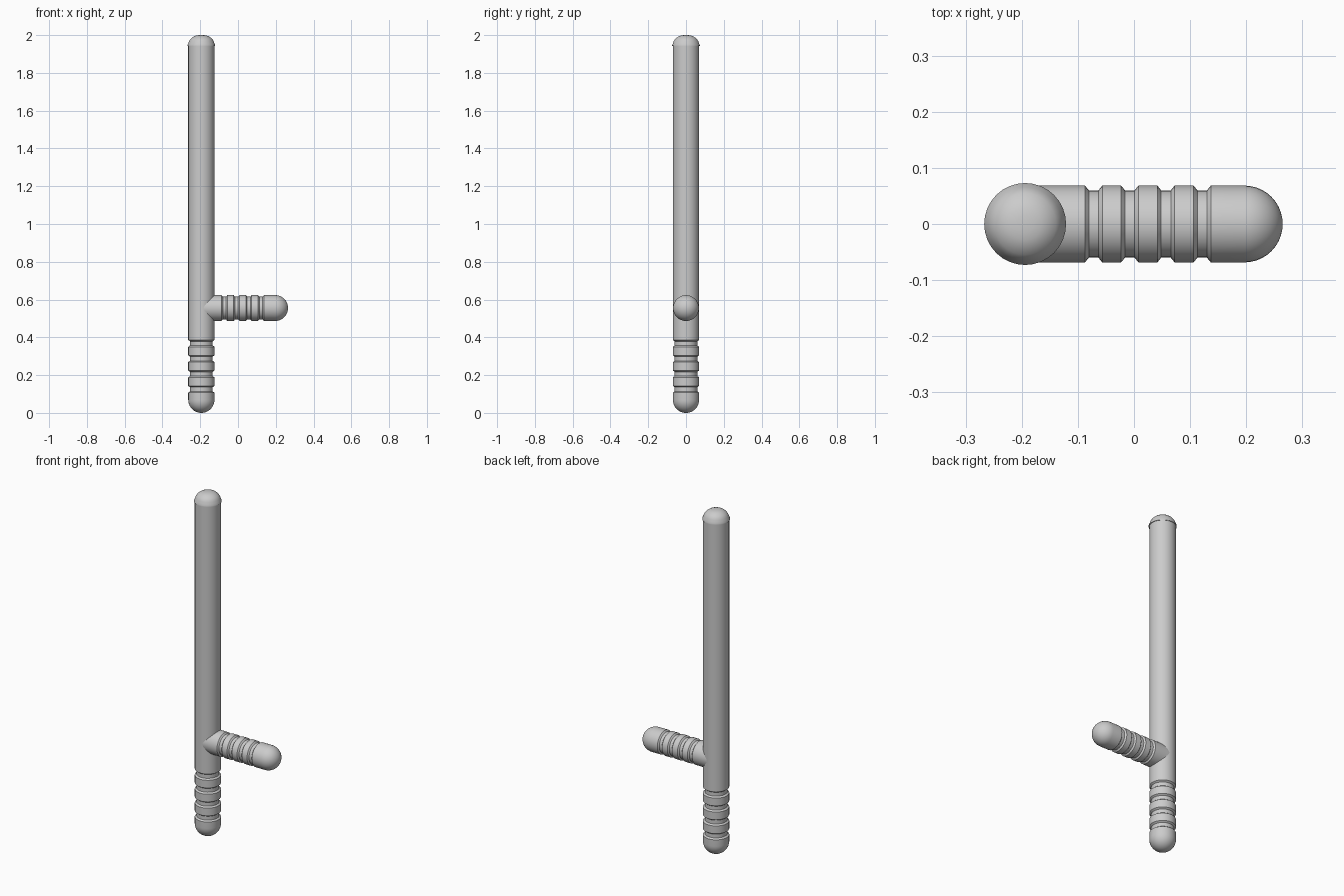
import bpy
import bmesh
from math import sin, cos, pi
from mathutils import Matrix, Vector

if "Cube" in bpy.data.objects:
    bpy.data.objects.remove(bpy.data.objects["Cube"])

SIDES = 32
GROOVE_R = 0.06


def lathe(name, profile, matrix):
    """Spin an (radius, height) profile around its axis; radius 0 closes an end."""
    bm = bmesh.new()
    verts = [bm.verts.new((r, 0, h)) for r, h in profile]
    edges = [bm.edges.new(p) for p in zip(verts, verts[1:])]
    bmesh.ops.spin(bm, geom=verts + edges, cent=(0, 0, 0), axis=(0, 0, 1),
                   angle=2 * pi, steps=SIDES, use_duplicate=False)
    bmesh.ops.remove_doubles(bm, verts=bm.verts, dist=1e-5)
    bmesh.ops.recalc_face_normals(bm, faces=bm.faces)
    bm.transform(matrix)
    mesh = bpy.data.meshes.new(name)
    bm.to_mesh(mesh)
    bm.free()
    ob = bpy.data.objects.new(name, mesh)
    bpy.context.collection.objects.link(ob)
    bpy.ops.object.select_all(action='DESELECT')
    ob.select_set(True)
    bpy.context.view_layer.objects.active = ob
    bpy.ops.object.shade_smooth_by_angle(angle=0.5)
    return ob


def round_end(r, steps=10):
    """Hemisphere with its pole at height 0."""
    return [(r * sin(pi / 2 * i / steps), r - r * cos(pi / 2 * i / steps))
            for i in range(steps + 1)]


def grooves(r, start, pitch, width, count, chamfer):
    """Evenly spaced grip grooves with sloped walls."""
    pts = []
    for i in range(count):
        a = start + i * pitch
        b = a + width
        pts += [(r, a), (GROOVE_R, a + chamfer), (GROOVE_R, b - chamfer), (r, b)]
    return pts


# Long shaft with rounded, grooved lower grip
R = 0.0695
axis = Matrix.Translation(Vector((-0.194, 0, 0)))
lathe("shaft", round_end(R) + grooves(R, 0.107, 0.081, 0.036, 4, 0.007)
      + [(R, 1.947), (0, 1.947)], axis)

# Lipped end cap with a stepped dome
lathe("end_cap", [(0, 1.942), (0.073, 1.942), (0.073, 1.948), (0.0685, 1.957),
                  (0.066, 1.966), (0.060, 1.976), (0.055, 1.982), (0.042, 1.992),
                  (0.029, 1.997), (0.015, 1.9995), (0, 2.0)], axis)

# Side handle, profiled from its rounded tip inward to the shaft
H = 0.0685
to_side = Matrix.Translation(Vector((0.265, 0, 0.555))) @ Matrix.Rotation(-pi / 2, 4, 'Y')
lathe("side_handle", round_end(H) + grooves(H, 0.128, 0.0645, 0.031, 4, 0.007)
      + [(H, 0.455), (0, 0.455)], to_side)
